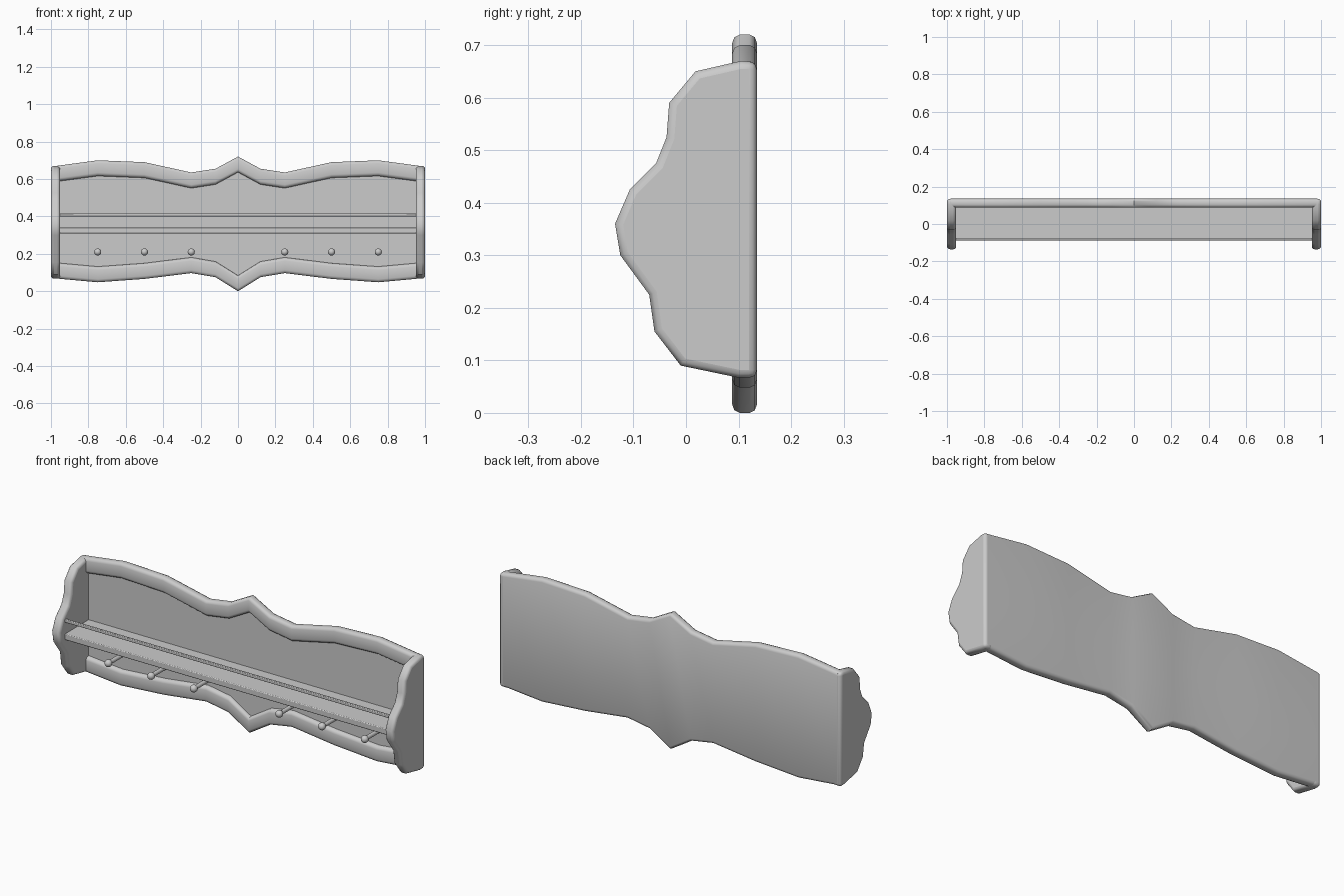
import bpy, bmesh, math
from mathutils import Matrix

if "Cube" in bpy.data.objects:
    bpy.data.objects.remove(bpy.data.objects["Cube"])


def finish(name, bm, bevel=0.0, segs=3, smooth=40):
    bmesh.ops.recalc_face_normals(bm, faces=bm.faces)
    me = bpy.data.meshes.new(name)
    bm.to_mesh(me)
    bm.free()
    ob = bpy.data.objects.new(name, me)
    bpy.context.collection.objects.link(ob)
    if bevel:
        m = ob.modifiers.new("round", 'BEVEL')
        m.width, m.segments = bevel, segs
        m.limit_method, m.angle_limit = 'ANGLE', math.radians(65)
    bpy.ops.object.select_all(action='DESELECT')
    bpy.context.view_layer.objects.active = ob
    ob.select_set(True)
    bpy.ops.object.shade_smooth_by_angle(angle=math.radians(smooth))
    return ob


def loft(name, rings, **kw):
    bm = bmesh.new()
    vs = [[bm.verts.new(p) for p in r] for r in rings]
    n = len(vs[0])
    for a, b in zip(vs, vs[1:]):
        for i in range(n):
            j = (i + 1) % n
            bm.faces.new((a[i], a[j], b[j], b[i]))
    bm.faces.new(vs[0])
    bm.faces.new(vs[-1])
    return finish(name, bm, **kw)


def box(name, x, y0, y1, z0, z1, bevel):
    ring = [(y0, z0), (y1, z0), (y1, z1), (y0, z1)]
    return loft(name, [[(s * x, y, z) for y, z in ring] for s in (-1, 1)],
                bevel=bevel, segs=2)


# Wavy back board with a raised moulding along top and bottom edges
half = [(0, .72, 0), (.12, .655, .075), (.25, .635, .097), (.5, .69, .066),
        (.75, .70, .048), (.98, .669, .069)]
stations = [(-x, t, b) for x, t, b in half[:0:-1]] + half
# (y, distance in from the outer edge), from back to recessed front
edge = [(.135, .016), (.131, .005), (.121, 0), (.102, 0), (.092, .005),
        (.088, .016), (.088, .066), (.091, .076), (.099, .082), (.110, .084)]
rings = []
for x, t, b in stations:
    rings.append([(x, y, t - d) for y, d in edge] +
                 [(x, y, b + d) for y, d in reversed(edge)])
loft("back_board", rings, smooth=50)

# Scalloped side panels
side = [(.1348, .067), (.10, .067), (-.01, .09), (-.06, .155), (-.07, .225),
        (-.125, .30), (-.135, .36), (-.107, .425), (-.057, .475),
        (-.037, .525), (-.032, .59), (.018, .65), (.105, .67), (.1348, .668)]
for s, n in ((-1, "left"), (1, "right")):
    loft(n + "_side_panel", [[(s * x, y, z) for y, z in side] for x in (.951, 1)],
         bevel=.015, segs=3)

# Shelf and the plate rail above its front edge
box("shelf", .96, -.088, .115, .308, .34, .004)
box("plate_rail", .96, -.088, -.074, .40, .416, .003)

# Coat pegs: shaft with a ball end
for i, x in enumerate((-.75, -.5, -.25, .25, .5, .75)):
    bm = bmesh.new()
    bmesh.ops.create_cone(bm, cap_ends=True, segments=16, radius1=.011, radius2=.011,
                          depth=.13, matrix=Matrix.Translation((x, .055, .21)) @
                          Matrix.Rotation(math.pi / 2, 4, 'X'))
    bmesh.ops.create_uvsphere(bm, u_segments=16, v_segments=10, radius=.019,
                              matrix=Matrix.Translation((x, -.012, .21)))
    finish("coat_peg_%d" % (i + 1), bm)
